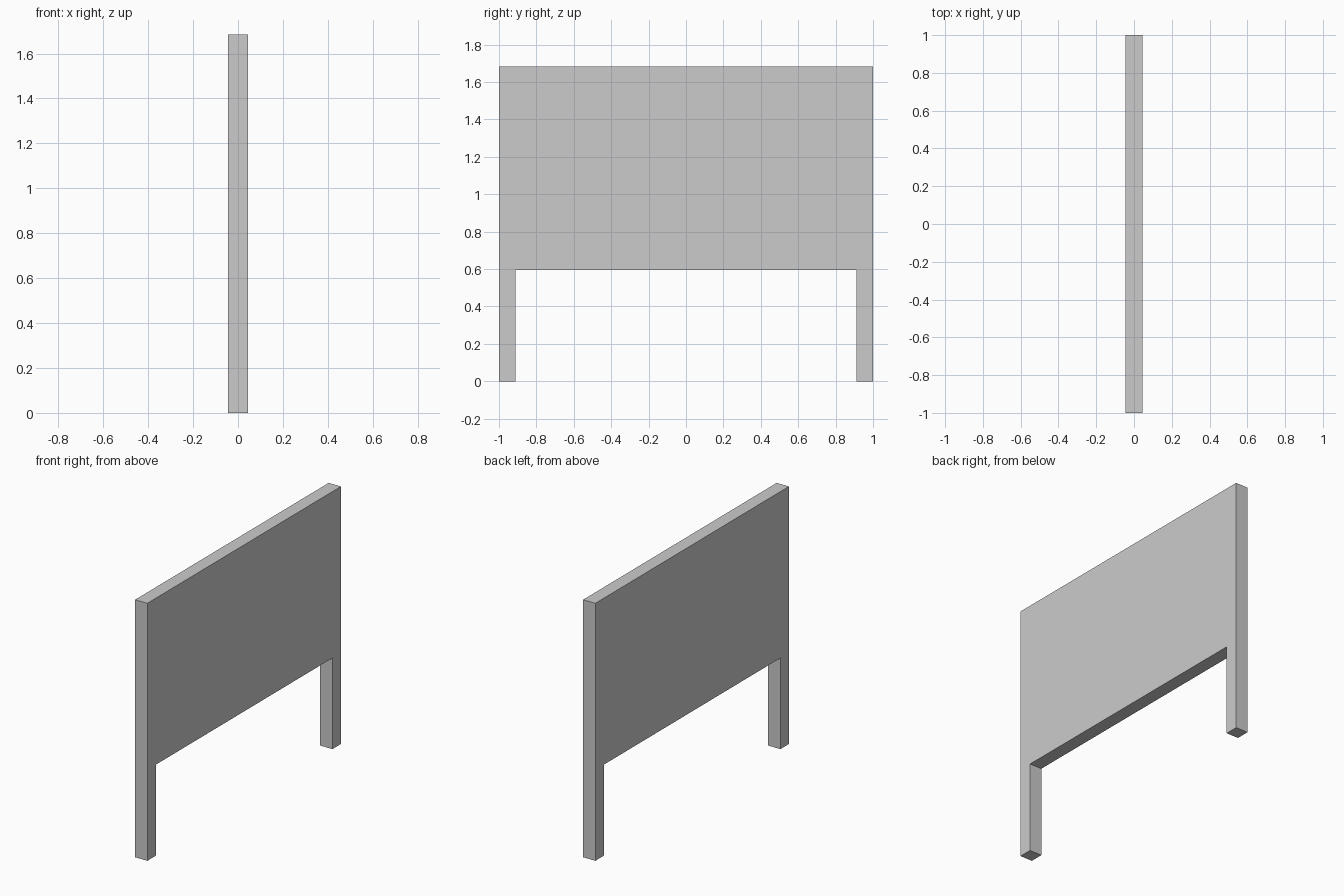
import bpy
import bmesh

if "Cube" in bpy.data.objects:
    bpy.data.objects.remove(bpy.data.objects["Cube"])

THICK = 0.088    # board depth in x, also the leg width
HALF = 1.0       # half length in y
HEIGHT = 1.684
PANEL_Z = 0.595  # underside of the panel


def extrude_profile(name, points, thickness):
    """Make a solid from a y-z outline, centred on x = 0."""
    bm = bmesh.new()
    face = bm.faces.new([bm.verts.new((-thickness / 2, y, z)) for y, z in points])
    result = bmesh.ops.extrude_face_region(bm, geom=[face], use_keep_orig=True)
    moved = [v for v in result["geom"] if isinstance(v, bmesh.types.BMVert)]
    bmesh.ops.translate(bm, verts=moved, vec=(thickness, 0, 0))
    bmesh.ops.recalc_face_normals(bm, faces=bm.faces)
    mesh = bpy.data.meshes.new(name)
    bm.to_mesh(mesh)
    bm.free()
    obj = bpy.data.objects.new(name, mesh)
    bpy.context.collection.objects.link(obj)
    return obj


# Seamless panel with two legs: right half of the outline, then its mirror
half = [(HALF - THICK, PANEL_Z), (HALF - THICK, 0), (HALF, 0), (HALF, HEIGHT)]
outline = half + [(-y, z) for y, z in reversed(half)]
extrude_profile("panel_with_legs", outline, THICK)
